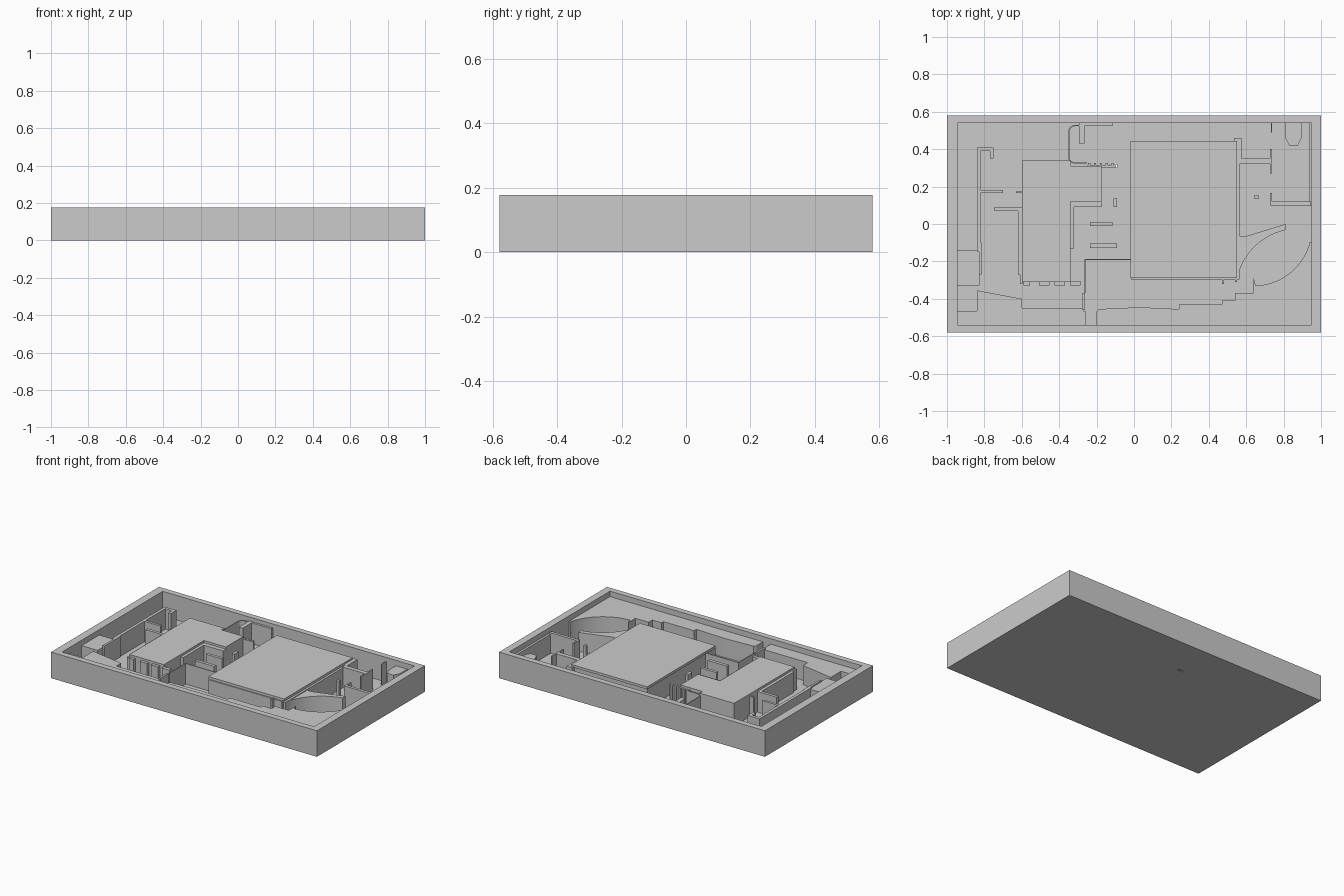
import bpy, bmesh, math

FLOOR, LEDGE, WALL, ROOF = 0.01, 0.14, 0.15, 0.165


def prism(name, pts, z0, z1):
    """Extrude a plan outline between two heights."""
    mesh = bpy.data.meshes.new(name)
    bm = bmesh.new()
    face = bm.faces.new([bm.verts.new((x, y, z0)) for x, y in pts])
    out = bmesh.ops.extrude_face_region(bm, geom=[face])["geom"]
    for v in out:
        if isinstance(v, bmesh.types.BMVert):
            v.co.z = z1
    bmesh.ops.recalc_face_normals(bm, faces=bm.faces)
    bm.to_mesh(mesh)
    bm.free()
    obj = bpy.data.objects.new(name, mesh)
    bpy.context.collection.objects.link(obj)
    return obj


def box(name, x0, x1, y0, y1, z0, z1):
    return prism(name, [(x0, y0), (x1, y0), (x1, y1), (x0, y1)], z0, z1)


def arc(cx, cy, r, a0, a1, n=20):
    angles = [math.radians(a0 + (a1 - a0) * i / n) for i in range(n + 1)]
    return [(cx + r * math.cos(a), cy + r * math.sin(a)) for a in angles]


def cut(obj, cutter):
    cutter.hide_render = True
    cutter.hide_set(True)
    mod = obj.modifiers.new("cut", "BOOLEAN")
    mod.operation = "DIFFERENCE"
    mod.object = cutter


# Outer tray with its pocket and the small slot through the floor
tray = box("tray", -1, 1, -0.58, 0.58, 0, 0.177)
cut(tray, box("pocket_cutter", -0.945, 0.95, -0.54, 0.54, FLOOR, 0.3))
cut(tray, box("slot_cutter", -0.13, -0.09, 0.302, 0.318, -0.1, 0.1))

# Left building: L-shaped roof over a body
prism("left_building", [(-0.6, -0.31), (-0.34, -0.31), (-0.34, 0.12), (-0.175, 0.12),
                        (-0.175, 0.31), (-0.34, 0.31), (-0.34, 0.34), (-0.6, 0.34)], 0.005, ROOF)
prism("left_building_side_wall", [(-0.345, -0.13), (-0.32, -0.13), (-0.32, 0.09),
                                  (-0.175, 0.09), (-0.175, 0.125), (-0.345, 0.125)], 0.005, WALL)
for i in range(4):
    x = -0.59 + i * 0.083
    box("left_building_tooth", x, x + 0.055 - 0.02 * (i == 0), -0.33, -0.305, 0.005, WALL)

# Right building: body with a roof slab
box("right_building", -0.015, 0.565, -0.297, 0.435, 0.005, WALL - 0.005)
box("right_building_roof", -0.02, 0.55, -0.29, 0.445, WALL - 0.005, 0.162)
box("right_building_back_wall", 0.535, 0.575, 0.35, 0.46, 0.005, WALL)

# Raised ground along the front right, bounded by the curved path
prism("front_right_ledge", [(-0.2, -0.545), (0.955, -0.545)]
      + [(0.955, -0.1)] + arc(0.64, -0.02, 0.31, -15, -88)
      + [(0.64, -0.29), (0.64, -0.37), (0.54, -0.37), (0.54, -0.41), (0.47, -0.41),
         (0.47, -0.43), (0.24, -0.43), (0.24, -0.455), (0.03, -0.445), (-0.19, -0.455),
         (-0.2, -0.47)], 0.005, LEDGE)
# Solid on the inner side of the curved path
prism("inner_curve_block", arc(0.88, -0.36, 0.335, 102, 168)
      + [(0.55, -0.065), (0.6, -0.065), (0.81, 0)], 0.005, LEDGE)

# Raised ground along the front left
box("front_left_ledge", -0.95, -0.26, -0.545, -0.465, 0.005, LEDGE)
prism("front_left_wedge", [(-0.84, -0.47), (-0.27, -0.47), (-0.27, -0.45), (-0.6, -0.45),
                           (-0.6, -0.4), (-0.84, -0.355)], 0.005, LEDGE)
box("left_block", -0.95, -0.825, -0.33, -0.14, 0.005, LEDGE)
box("right_edge_ledge", 0.935, 0.955, 0.1, 0.54, 0.005, LEDGE)

# Bay projecting from the back wall
prism("back_bay", [(0.81, 0.545), (0.81, 0.46), (0.83, 0.42), (0.875, 0.42),
                   (0.895, 0.46), (0.895, 0.545)], 0.005, LEDGE)

# Straight partitions: x0, x1, y0, y1
partitions = {
    "left_partition": [(-0.84, -0.82, -0.15, 0.41), (-0.84, -0.75, 0.39, 0.41),
                       (-0.77, -0.75, 0.35, 0.41), (-0.84, -0.7, 0.165, 0.182),
                       (-0.83, -0.815, -0.27, -0.1)],
    "building_partition": [(-0.63, -0.595, 0.165, 0.175), (-0.745, -0.6, 0.07, 0.09),
                           (-0.62, -0.595, -0.27, 0.09), (-0.61, -0.595, -0.32, -0.26)],
    "yard_wall": [(-0.264, -0.258, -0.37, -0.19), (-0.264, -0.01, -0.193, -0.187),
                  (-0.275, -0.262, -0.46, -0.37)],
    "yard_bar": [(-0.235, -0.115, -0.01, 0.01), (-0.235, -0.09, -0.127, -0.105),
                 (-0.11, -0.09, 0.09, 0.135)],
    "back_partition": [(-0.295, -0.265, 0.43, 0.545), (-0.265, -0.115, 0.525, 0.545),
                       (-0.25, -0.095, 0.302, 0.312)],
    "right_partition": [(0.56, 0.735, 0.32, 0.35), (0.728, 0.737, 0.27, 0.4),
                        (0.732, 0.738, 0.49, 0.545), (0.735, 0.945, 0.1, 0.12),
                        (0.728, 0.737, 0.1, 0.165), (0.645, 0.665, 0.135, 0.155)],
    "front_step": [(0.47, 0.48, -0.32, -0.29), (0.54, 0.55, -0.31, -0.28)],
}
for name, rects in partitions.items():
    for r in rects:
        box(name, *r, 0.005, WALL)

# Comb of small posts beside the left building
for i in range(5):
    x = -0.245 + i * 0.031
    box("comb_post", x, x + 0.012, 0.305, 0.325, 0.005, WALL)

# Thin wall with rounded corners at the back
outer = (arc(-0.315, 0.36, 0.037, 270, 180, 6) + arc(-0.315, 0.492, 0.037, 180, 90, 6))
inner = (arc(-0.315, 0.492, 0.031, 90, 180, 6) + arc(-0.315, 0.36, 0.031, 180, 270, 6))
prism("rounded_back_wall", [(-0.25, 0.323)] + outer + [(-0.29, 0.529), (-0.29, 0.523)]
      + inner + [(-0.25, 0.329)], 0.005, WALL)
